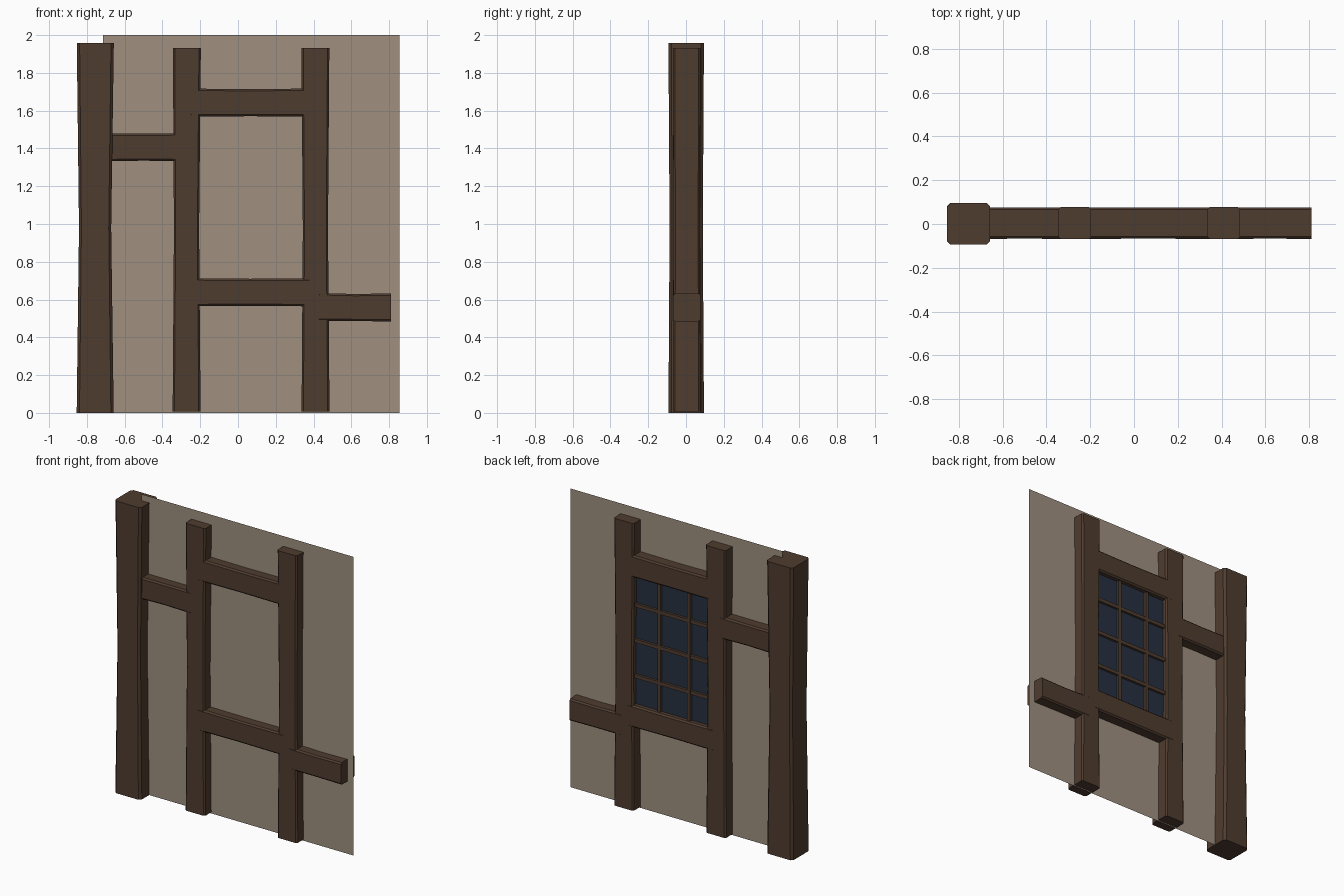
import bpy, bmesh, random
from mathutils import Vector

if "Cube" in bpy.data.objects:
    bpy.data.objects.remove(bpy.data.objects["Cube"])

random.seed(4)


def material(name, rgb):
    m = bpy.data.materials.new(name)
    m.diffuse_color = (*rgb, 1)
    m.use_nodes = True
    m.node_tree.nodes["Principled BSDF"].inputs["Base Color"].default_value = m.diffuse_color
    return m


WOOD = material("dark_wood", (0.078, 0.045, 0.029))
PLASTER = material("plaster", (0.35, 0.28, 0.215))
GLASS = material("glass", (0.02, 0.03, 0.052))


def finish(name, bm, mat):
    bmesh.ops.recalc_face_normals(bm, faces=bm.faces)
    me = bpy.data.meshes.new(name)
    bm.to_mesh(me)
    bm.free()
    me.materials.append(mat)
    ob = bpy.data.objects.new(name, me)
    bpy.context.collection.objects.link(ob)
    return ob


def timber(name, start, end, width, depth, chamfer, waist=1.0, jitter=0.003):
    """Chamfered beam along x or z, narrowed at the middle and slightly uneven."""
    start, end = Vector(start), Vector(end)
    upright = abs(end.z - start.z) > abs(end.x - start.x)
    side = Vector((1, 0, 0)) if upright else Vector((0, 0, 1))
    w, d, c = width / 2, depth / 2, chamfer
    section = [(w, d - c), (w - c, d), (c - w, d), (-w, d - c),
               (-w, c - d), (c - w, -d), (w - c, -d), (w, c - d)]
    bm = bmesh.new()
    rings = []
    for t, s in ((0, 1), (0.5, waist), (1, 1)):
        centre = start.lerp(end, t) + side * random.uniform(-jitter, jitter)
        rings.append([bm.verts.new(centre + side * a * s + Vector((0, b * (1 + s) / 2, 0)))
                      for a, b in section])
    for lo, hi in zip(rings, rings[1:]):
        for i in range(8):
            j = (i + 1) % 8
            bm.faces.new((lo[i], lo[j], hi[j], hi[i]))
    bm.faces.new(rings[0])
    bm.faces.new(rings[-1])
    return finish(name, bm, WOOD)


def panel(name, x0, x1, z0, z1, y, mat):
    bm = bmesh.new()
    bm.faces.new([bm.verts.new(p) for p in
                  ((x0, y, z0), (x1, y, z0), (x1, y, z1), (x0, y, z1))])
    return finish(name, bm, mat)


def bar(name, centre, size):
    bm = bmesh.new()
    bmesh.ops.create_cube(bm, size=1)
    for v in bm.verts:
        v.co = Vector(centre) + v.co * Vector(size)
    return finish(name, bm, WOOD)


# Plaster sheet
panel("plaster_wall", -0.715, 0.855, 0, 2, 0, PLASTER)

# Uprights
timber("corner_post", (-0.755, 0.001, 0), (-0.755, 0.001, 1.957), 0.196, 0.188, 0.015, 0.87, 0.002)
Y = 0.004
timber("left_stud", (-0.27, Y, 0.008), (-0.27, Y, 1.932), 0.148, 0.146, 0.01, 0.9)
timber("right_stud", (0.408, Y, 0.008), (0.408, Y, 1.932), 0.148, 0.146, 0.01, 0.9)

# Cross rails
for name, x0, x1, z in (("left_rail", -0.70, -0.30, 1.407),
                        ("window_head", -0.25, 0.38, 1.644),
                        ("window_sill", -0.25, 0.38, 0.637),
                        ("right_rail", 0.43, 0.81, 0.559)):
    timber(name, (x0, Y, z), (x1, Y, z), 0.148, 0.144, 0.01, 0.97, 0.002)

# Window on the back: glass and glazing bars
panel("window_glass", -0.24, 0.37, 0.67, 1.61, 0.04, GLASS)
for x in (0.161, -0.06):
    bar("vertical_glazing_bar", (x, 0.043, 1.14), (0.022, 0.028, 0.94))
for z in (0.902, 1.14, 1.378):
    bar("horizontal_glazing_bar", (0.065, 0.043, z), (0.61, 0.026, 0.024))
